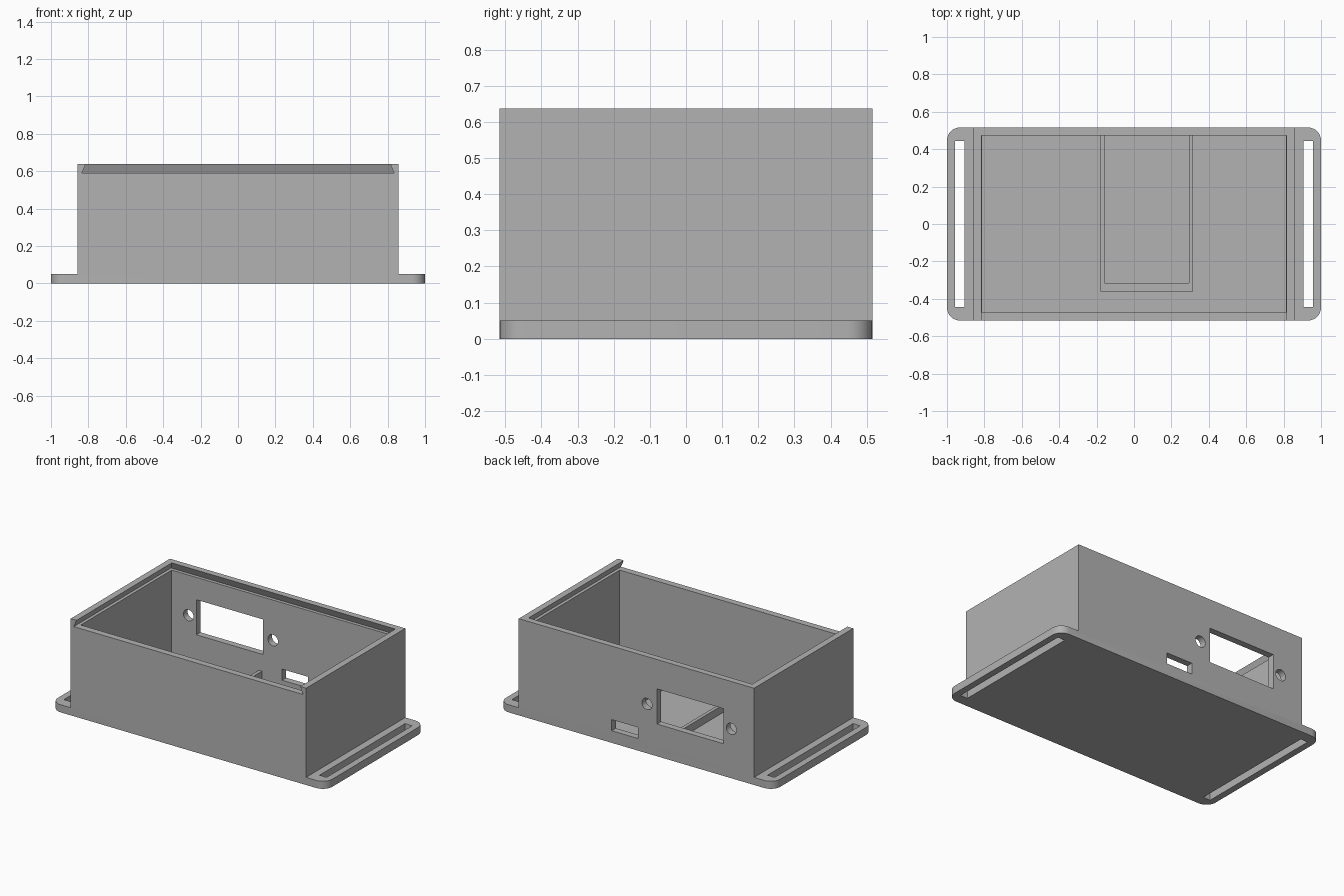
import bpy, bmesh, math
from mathutils import Matrix, Vector

cube = bpy.data.objects.get("Cube")
if cube:
    bpy.data.objects.remove(cube, do_unlink=True)

grey = bpy.data.materials.new("plain grey")
grey.use_nodes = True
grey.diffuse_color = (0.45, 0.45, 0.45, 1)
grey.node_tree.nodes["Principled BSDF"].inputs["Base Color"].default_value = (0.45, 0.45, 0.45, 1)

HX, HY, TOP = 0.857, 0.516, 0.637      # outer half sizes and height
IX, IY = 0.814, 0.473                  # inner half sizes
FLOOR, LEDGE = 0.05, 0.59


def add_object(name, bm):
    bmesh.ops.recalc_face_normals(bm, faces=bm.faces)
    mesh = bpy.data.meshes.new(name)
    bm.to_mesh(mesh)
    bm.free()
    mesh.materials.append(grey)
    obj = bpy.data.objects.new(name, mesh)
    bpy.context.collection.objects.link(obj)
    return obj


def prism(points, direction):
    """Closed solid: a flat outline swept along a direction."""
    bm = bmesh.new()
    face = bm.faces.new([bm.verts.new(p) for p in points])
    swept = bmesh.ops.extrude_face_region(bm, geom=[face], use_keep_orig=True)["geom"]
    bmesh.ops.translate(bm, vec=direction, verts=[v for v in swept if isinstance(v, bmesh.types.BMVert)])
    return bm


def box(x0, x1, y0, y1, z0, z1):
    return prism([(x0, y0, z0), (x1, y0, z0), (x1, y1, z0), (x0, y1, z0)], (0, 0, z1 - z0))


def cut(target, bm):
    cutter = add_object("cutter", bm)
    cutter.hide_render = True
    mod = target.modifiers.new("cut", "BOOLEAN")
    mod.operation, mod.solver, mod.object = "DIFFERENCE", "EXACT", cutter
    bpy.context.view_layer.objects.active = target
    bpy.ops.object.modifier_apply(modifier=mod.name)
    bpy.data.objects.remove(cutter, do_unlink=True)


# Solid case with flanges: stepped profile swept front to back, rounded flange corners
half = [(1, 0), (1, FLOOR), (HX, FLOOR), (HX, TOP)]
outline = half + [(-x, z) for x, z in reversed(half)]
bm = prism([(x, -HY, z) for x, z in outline], (0, 2 * HY, 0))
corners = [e for e in bm.edges
           if all(abs(v.co.x) > 0.99 for v in e.verts)
           and abs(e.verts[0].co.z - e.verts[1].co.z) > 0.01]
bmesh.ops.bevel(bm, geom=corners, offset=0.07, offset_type="OFFSET",
                segments=8, profile=0.5, affect="EDGES")
case = add_object("case", bm)

# Cavity
cut(case, box(-IX, IX, -IY, IY, FLOOR, LEDGE + 0.01))

# Undercut groove for a sliding lid, open at the front
bm = box(-0.835, 0.835, -0.6, 0.495, LEDGE, TOP + 0.04)
for v in bm.verts:
    if v.co.z > TOP:
        v.co.x -= math.copysign(0.038, v.co.x)
        if v.co.y > 0:
            v.co.y -= 0.038
cut(case, bm)

# Strap slots in the flanges
for side in (-1, 1):
    a, b = sorted((side * 0.905, side * 0.957))
    cut(case, box(a, b, -0.445, 0.445, -0.1, 0.1))

# Rear openings: large window, small port and two screw holes
cut(case, box(-0.635, -0.15, 0.44, 0.6, 0.212, 0.443))
cut(case, box(-0.01, 0.18, 0.44, 0.6, 0.08, 0.153))
for x in (-0.692, -0.077):
    bm = bmesh.new()
    bmesh.ops.create_cone(bm, cap_ends=True, segments=32, radius1=0.037, radius2=0.037, depth=0.16,
                          matrix=Matrix.Translation(Vector((x, 0.52, 0.325))) @ Matrix.Rotation(math.pi / 2, 4, "X"))
    cut(case, bm)

# Low U-shaped rib on the floor, holding a board behind the port
u_shape = [(-0.18, 0.475), (-0.18, -0.36), (0.315, -0.36), (0.315, 0.475),
           (0.295, 0.475), (0.295, -0.315), (-0.157, -0.315), (-0.157, 0.475)]
rib = add_object("board_rib", prism([(x, y, FLOOR - 0.005) for x, y in u_shape], (0, 0, 0.055)))

for obj in (case, rib):
    bpy.ops.object.select_all(action="DESELECT")
    obj.select_set(True)
    bpy.context.view_layer.objects.active = obj
    bpy.ops.object.shade_smooth_by_angle(angle=math.radians(30))
